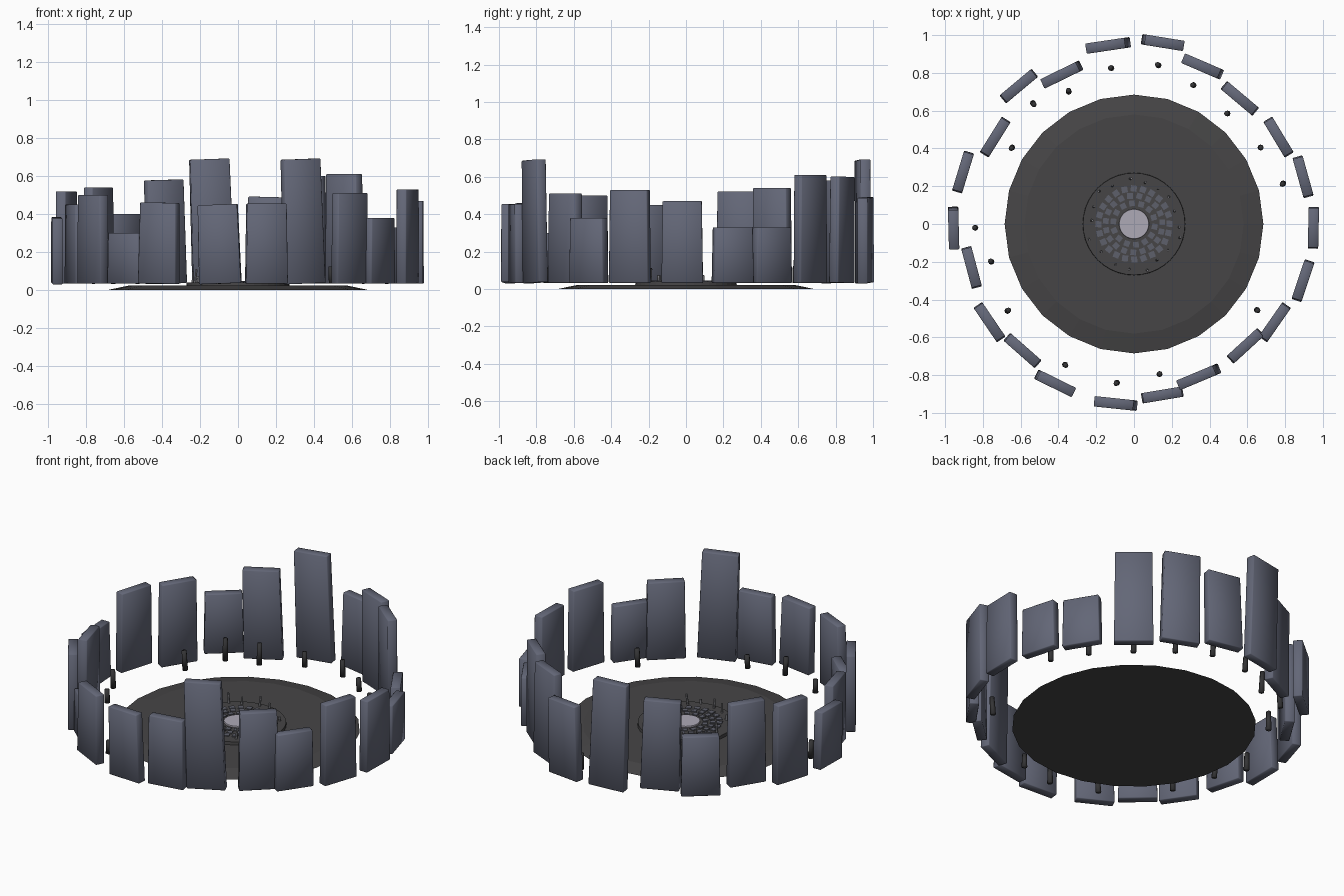
import bpy, bmesh, math, random
from mathutils import Matrix, Vector

if "Cube" in bpy.data.objects:
    bpy.data.objects.remove(bpy.data.objects["Cube"])

random.seed(4)

def mat(name, r, g, b):
    m = bpy.data.materials.new(name)
    m.diffuse_color = (r, g, b, 1)
    m.use_nodes = True
    m.node_tree.nodes["Principled BSDF"].inputs["Base Color"].default_value = m.diffuse_color
    return m

SLAB = mat("blue_grey_stone", 0.125, 0.135, 0.185)
GROUND = mat("dark_floor", 0.062, 0.060, 0.062)
POST = mat("charcoal", 0.035, 0.035, 0.037)
TILE = mat("tile_grey", 0.11, 0.115, 0.145)
PALE = mat("pale_hub", 0.42, 0.40, 0.47)
PIN = mat("pin_grey", 0.22, 0.22, 0.24)

def finish(name, bm, material, smooth=False):
    me = bpy.data.meshes.new(name)
    bmesh.ops.recalc_face_normals(bm, faces=bm.faces)
    bm.to_mesh(me)
    bm.free()
    me.materials.append(material)
    if smooth:
        for p in me.polygons:
            p.use_smooth = True
    ob = bpy.data.objects.new(name, me)
    bpy.context.collection.objects.link(ob)
    return ob

def cone(name, r1, r2, z0, z1, sides, material, x=0, y=0, tilt=None, smooth=False):
    """Upright frustum between two heights, optionally tilted about its base."""
    bm = bmesh.new()
    bmesh.ops.create_cone(bm, cap_ends=True, segments=sides, radius1=r1, radius2=r2,
                          depth=z1 - z0)
    m = Matrix.Translation((x, y, z0))
    if tilt:
        m = m @ Matrix.Rotation(tilt[0], 4, 'X') @ Matrix.Rotation(tilt[1], 4, 'Y')
    bm.transform(m @ Matrix.Translation((0, 0, (z1 - z0) / 2)))
    return finish(name, bm, material, smooth)

# Standing slabs: centre x, centre y, top height, sideways lean (degrees, counterclockwise +)
slabs = [
    (0.95, -0.02, 0.47, 0), (0.895, 0.25, 0.33, 0), (0.765, 0.46, 0.33, 0),
    (0.56, 0.665, 0.61, 0), (0.36, 0.835, 0.60, 1), (0.155, 0.96, 0.49, -1.5),
    (-0.14, 0.945, 0.69, 2), (-0.385, 0.79, 0.58, 1.5), (-0.61, 0.73, 0.40, 0),
    (-0.735, 0.46, 0.54, 0), (-0.905, 0.275, 0.52, 0), (-0.955, -0.025, 0.38, 2),
    (-0.86, -0.23, 0.45, 0), (-0.765, -0.52, 0.50, 0), (-0.59, -0.67, 0.30, 0),
    (-0.415, -0.845, 0.46, 1), (-0.10, -0.95, 0.45, -2), (0.15, -0.905, 0.455, 0),
    (0.34, -0.81, 0.69, -2), (0.59, -0.645, 0.51, 0), (0.745, -0.52, 0.38, 0),
    (0.895, -0.30, 0.53, 0)]
BASE = 0.033
for i, (x, y, top, lean) in enumerate(slabs):
    h = top - BASE
    bm = bmesh.new()
    bmesh.ops.create_cube(bm, size=1)
    for v in bm.verts:
        k = 0.97 if v.co.z > 0 else 1.03
        v.co = Vector((v.co.x * 0.055, v.co.y * 0.215 * k, v.co.z * h))
    bmesh.ops.bevel(bm, geom=bm.edges[:], offset=0.004, segments=1, affect='EDGES')
    bm.transform(Matrix.Translation((x, y, BASE + h / 2))
                 @ Matrix.Rotation(math.atan2(y, x), 4, 'Z')
                 @ Matrix.Rotation(math.radians(-lean), 4, 'X'))
    finish(f"slab_{i + 1}", bm, SLAB, True)

# Short leaning posts just inside the slabs
posts = [(0.13, 0.84, .10), (-0.12, 0.825, .09), (-0.345, 0.70, .13), (-0.535, 0.64, .14),
         (-0.645, 0.405, .12), (-0.84, -0.02, .11), (-0.755, -0.20, .08), (-0.67, -0.46, .10),
         (-0.365, -0.745, .08), (-0.09, -0.84, .11), (0.135, -0.795, .08), (0.65, -0.455, .11),
         (0.79, 0.215, .09), (0.67, 0.405, .09), (0.495, 0.585, .09), (0.315, 0.735, .08)]
for i, (x, y, h) in enumerate(posts):
    cone(f"post_{i + 1}", 0.016, 0.014, 0.033, 0.033 + h, 8, POST, x, y,
         (random.uniform(-.07, .07), random.uniform(-.07, .07)), True)

# Floor: a low faceted mound with a raised round platform and a pale hub
cone("floor_mound", 0.685, 0.58, 0.0, 0.022, 24, GROUND)
cone("platform", 0.272, 0.27, 0.015, 0.040, 40, GROUND)
cone("hub", 0.08, 0.078, 0.035, 0.048, 32, PALE)

# Concentric rings of small paving tiles
bm = bmesh.new()
for r, n, s in ((0.11, 14, 0.030), (0.15, 19, 0.030), (0.188, 24, 0.032)):
    for k in range(n):
        a = 2 * math.pi * k / n + r * 7
        m = (Matrix.Rotation(a, 4, 'Z') @ Matrix.Translation((r, 0, 0.041))
             @ Matrix.Rotation(random.uniform(-.15, .15), 4, 'Z')
             @ Matrix.Diagonal((s, s, 0.008, 1)))
        bmesh.ops.create_cube(bm, size=1, matrix=m)
finish("paving_tiles", bm, TILE)

# Thin pins around the platform edge
for i in range(18):
    a = 2 * math.pi * i / 18 + random.uniform(-.12, .12)
    r = random.uniform(0.225, 0.255)
    cone(f"pin_{i + 1}", 0.007, 0.006, 0.038, 0.038 + random.uniform(.025, .075), 6, PIN,
         r * math.cos(a), r * math.sin(a),
         (random.uniform(-.1, .1), random.uniform(-.1, .1)))
